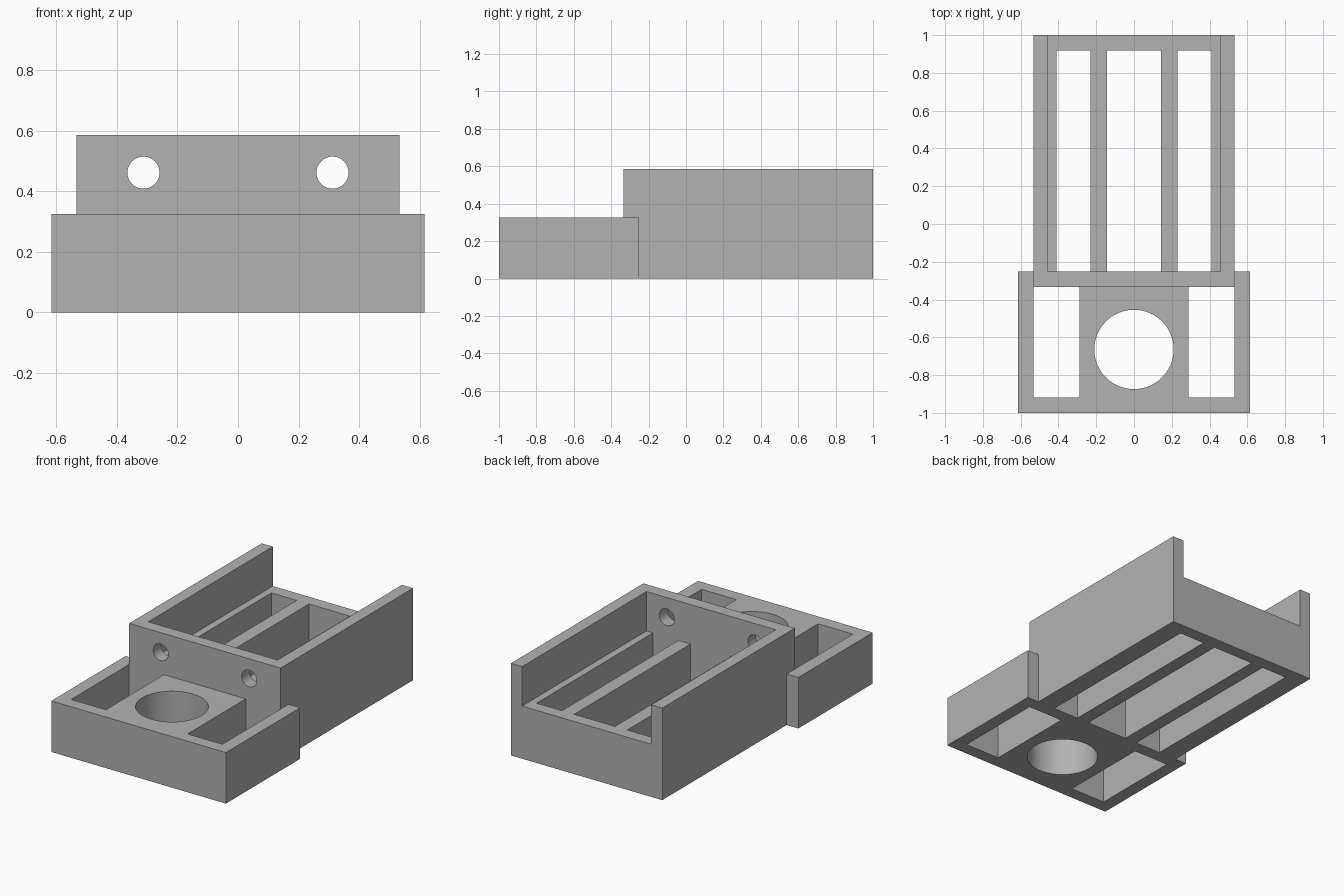
import bpy
import math

if "Cube" in bpy.data.objects:
    bpy.data.objects.remove(bpy.data.objects["Cube"])

# Main dimensions
TRAY_X, TRAY_IN = 0.533, 0.455
TRAY_FRONT, WALL_BACK = -0.333, -0.252
TRAY_TOP, FLOOR = 0.586, 0.335
BLOCK_X, BLOCK_TOP = 0.615, 0.325

grey = bpy.data.materials.new("plain grey")
grey.diffuse_color = (0.448, 0.448, 0.448, 1)
grey.use_nodes = True
grey.node_tree.nodes["Principled BSDF"].inputs["Base Color"].default_value = grey.diffuse_color


def box(name, x0, x1, y0, y1, z0, z1):
    bpy.ops.mesh.primitive_cube_add(
        size=1, location=((x0 + x1) / 2, (y0 + y1) / 2, (z0 + z1) / 2))
    ob = bpy.context.object
    ob.name = name
    ob.scale = (x1 - x0, y1 - y0, z1 - z0)
    bpy.ops.object.transform_apply(location=True, rotation=True, scale=True)
    return ob


def cylinder(name, radius, depth, location, rotation=(0, 0, 0)):
    bpy.ops.mesh.primitive_cylinder_add(
        vertices=64, radius=radius, depth=depth, location=location, rotation=rotation)
    ob = bpy.context.object
    ob.name = name
    return ob


def combine(target, tool, operation):
    mod = target.modifiers.new(operation.lower(), 'BOOLEAN')
    mod.operation = operation
    mod.solver = 'EXACT'
    mod.object = tool
    bpy.context.view_layer.objects.active = target
    bpy.ops.object.modifier_apply(modifier=mod.name)
    bpy.data.objects.remove(tool, do_unlink=True)


# Low front block joined to the long tray
body = box("tray_bracket", -BLOCK_X, BLOCK_X, -1, WALL_BACK, 0, BLOCK_TOP)
combine(body, box("tray", -TRAY_X, TRAY_X, TRAY_FRONT, 1, 0, TRAY_TOP), 'UNION')

# Channel above the tray floor, open at the back
combine(body, box("channel", -TRAY_IN, TRAY_IN, WALL_BACK, 1.2, FLOOR, 1), 'DIFFERENCE')

# Three long slots through the tray floor, leaving two ribs
for x0, x1 in ((-0.409, -0.23), (-0.144, 0.144), (0.23, 0.409)):
    combine(body, box("slot", x0, x1, WALL_BACK, 0.919, -0.2, FLOOR + 0.1), 'DIFFERENCE')

# Side pockets in the block and screw holes in the cross wall
for s in (-1, 1):
    a, b = sorted((s * 0.288, s * TRAY_X))
    combine(body, box("pocket", a, b, -0.918, TRAY_FRONT, -0.2, 0.8), 'DIFFERENCE')
    combine(body, cylinder("screw_hole", 0.053, 0.3, (s * 0.312, -0.29, 0.461),
                           (math.pi / 2, 0, 0)), 'DIFFERENCE')

# Large round bore through the block
combine(body, cylinder("bore", 0.21, 1, (0, -0.664, 0.2)), 'DIFFERENCE')

body.data.materials.clear()
body.data.materials.append(grey)
for poly in body.data.polygons:
    poly.material_index = 0
bpy.ops.object.select_all(action='DESELECT')
body.select_set(True)
bpy.context.view_layer.objects.active = body
bpy.ops.object.shade_smooth_by_angle(angle=math.radians(30))
